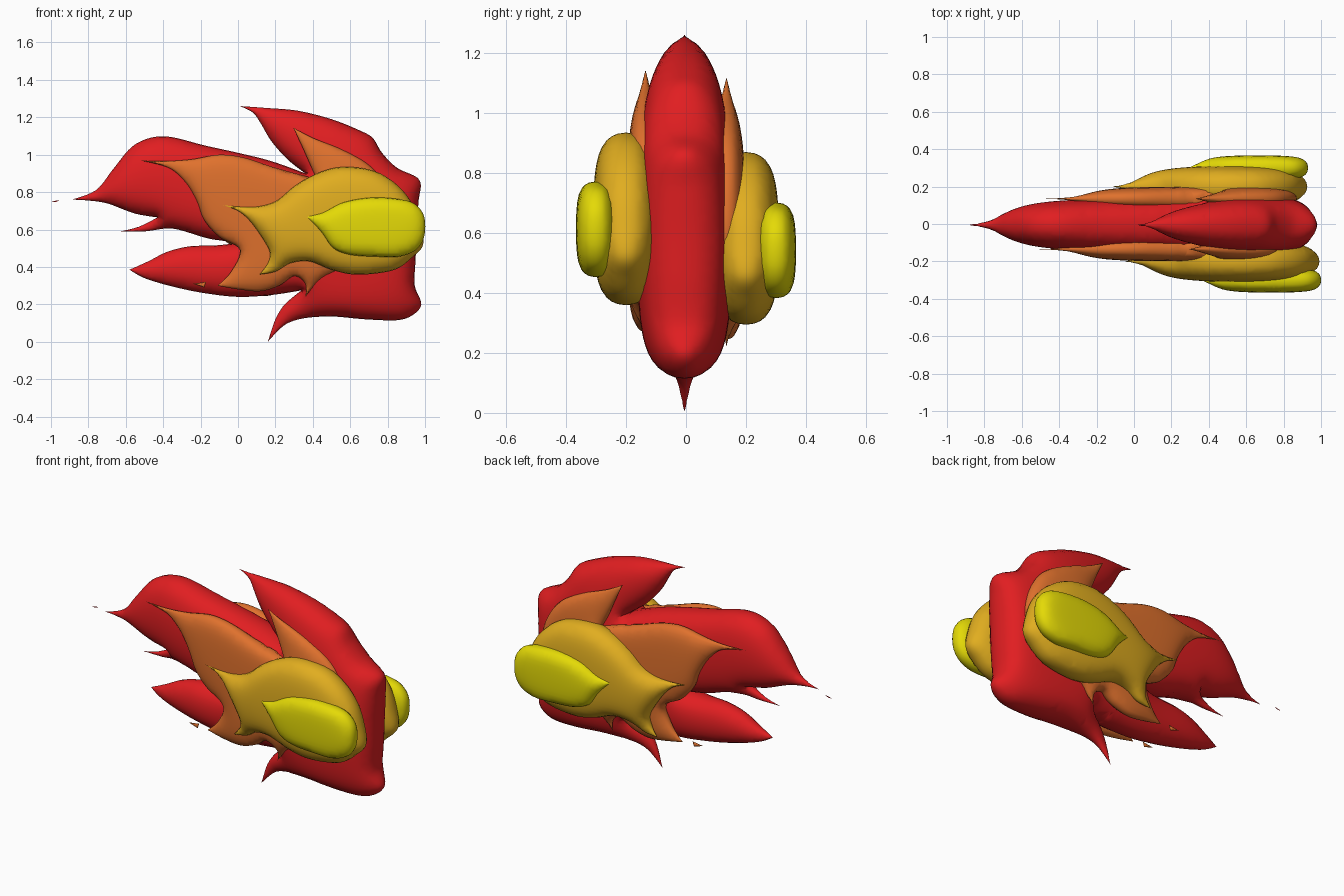
import bpy, bmesh
from mathutils import Vector, kdtree
from mathutils.geometry import delaunay_2d_cdt

if "Cube" in bpy.data.objects:
    bpy.data.objects.remove(bpy.data.objects["Cube"])


def material(name, rgb):
    m = bpy.data.materials.new(name)
    m.diffuse_color = (*rgb, 1)
    m.use_nodes = True
    m.node_tree.nodes["Principled BSDF"].inputs["Base Color"].default_value = m.diffuse_color
    return m


RED = material("flame red", (0.75, 0.013, 0.015))
ORANGE = material("flame orange", (0.74, 0.165, 0.026))
GOLD = material("flame gold", (0.75, 0.42, 0.014))
YELLOW = material("flame yellow", (0.78, 0.7, 0.002))


def smooth_outline(pts, steps=6):
    """Closed spline that keeps sharp flame tips sharp."""
    p = [Vector(q) for q in pts]
    n = len(p)
    tan = []
    for i in range(n):
        a, b = p[i] - p[i - 1], p[(i + 1) % n] - p[i]
        tan.append(Vector((0, 0)) if a.dot(b) < 0 else (a + b) * 0.5)
    out = []
    for i in range(n):
        j = (i + 1) % n
        limit = (p[j] - p[i]).length
        t0, t1 = [t * min(1, limit / max(t.length, 1e-6)) for t in (tan[i], tan[j])]
        for k in range(steps):
            s = k / steps
            out.append(p[i] * (2*s**3 - 3*s*s + 1) + t0 * (s**3 - 2*s*s + s)
                       + p[j] * (3*s*s - 2*s**3) + t1 * (s**3 - s*s))
    return out


def pillow(name, pts, mat, y, thick, gain, dx=0, dz=0, cell=0.025):
    """Inflate an x-z outline into a smooth cushion of half thickness thick."""
    rim = smooth_outline(pts)
    n = len(rim)
    tree = kdtree.KDTree(n)
    for i, q in enumerate(rim):
        tree.insert((q.x, q.y, 0), i)
    tree.balance()
    inner = []
    # rings close to the rim, then a regular grid inside
    for d in (0.004, 0.013):
        for i in range(n):
            t = (rim[(i + 1) % n] - rim[i - 1])
            if t.length < 1e-5:
                continue
            t.normalize()
            for side in (1, -1):
                q = rim[i] + Vector((-t.y, t.x)) * d * side
                if tree.find((q.x, q.y, 0))[2] > d * 0.9:
                    inner.append(q)
    x0, x1 = min(q.x for q in rim), max(q.x for q in rim)
    z0, z1 = min(q.y for q in rim), max(q.y for q in rim)
    for i in range(int((x1 - x0) / cell) + 1):
        for j in range(int((z1 - z0) / cell) + 1):
            q = Vector((x0 + (i + 0.5 * (j % 2)) * cell, z0 + j * cell))
            if tree.find((q.x, q.y, 0))[2] > 0.022:
                inner.append(q)
    edges = [(i, (i + 1) % n) for i in range(n)]
    vs, _, fs, *_ = delaunay_2d_cdt(rim + inner, edges, [], 1, 1e-5)

    bm = bmesh.new()
    bv = [bm.verts.new((q.x, 0, q.y)) for q in vs]
    for f in fs:
        bm.faces.new([bv[k] for k in f])
    bmesh.ops.delete(bm, geom=[v for v in bm.verts if not v.link_faces], context='VERTS')
    bm.verts.index_update()

    # membrane under even pressure, fixed along the rim
    count = len(bm.verts)
    weight = [{} for _ in range(count)]
    area = [0.0] * count
    for f in bm.faces:
        v = f.verts[:]
        a = max(f.calc_area(), 1e-9)
        for k in range(3):
            p, q, r = v[k], v[(k + 1) % 3], v[(k + 2) % 3]
            c = (q.co - p.co).dot(r.co - p.co) / (4 * a)
            weight[q.index][r.index] = weight[q.index].get(r.index, 0) + c
            weight[r.index][q.index] = weight[r.index].get(q.index, 0) + c
            area[p.index] += a / 3
    fixed = {v.index for e in bm.edges if e.is_boundary for v in e.verts}
    free = [(i, list(weight[i].items()), max(sum(weight[i].values()), 1e-6))
            for i in range(count) if i not in fixed]
    u = [0.0] * count
    for _ in range(160):
        for i, nb, total in free:
            new = (area[i] + sum(w * u[j] for j, w in nb)) / total
            u[i] = max(0.0, u[i] + 1.7 * (new - u[i]))
    for v in bm.verts:
        h = (2 * min(u[v.index], 1.0)) ** 0.5 * gain / thick
        e = 2.718281828 ** (-2 * h)
        v.co.y = -thick * (1 - e) / (1 + e)

    # matching rear half
    copy = bmesh.ops.duplicate(bm, geom=bm.verts[:] + bm.edges[:] + bm.faces[:])
    for g in copy["geom"]:
        if isinstance(g, bmesh.types.BMVert):
            g.co.y *= -1
    bmesh.ops.remove_doubles(bm, verts=bm.verts[:], dist=1e-5)
    bmesh.ops.recalc_face_normals(bm, faces=bm.faces[:])
    bmesh.ops.translate(bm, verts=bm.verts[:], vec=(dx, y, dz))
    for f in bm.faces:
        f.smooth = True
    me = bpy.data.meshes.new(name)
    bm.to_mesh(me)
    bm.free()
    me.materials.append(mat)
    ob = bpy.data.objects.new(name, me)
    bpy.context.collection.objects.link(ob)
    return ob


# outlines as (x, z), tips first
red_outline = [
    (-0.89, 0.76), (-0.76, 0.81), (-0.67, 0.92), (-0.57, 1.04), (-0.47, 1.09),
    (-0.36, 1.095), (-0.18, 1.05), (0, 1.01), (0.18, 0.965), (0.36, 0.9),
    (0.27, 0.97), (0.18, 1.07), (0.12, 1.17), (0.08, 1.225), (0.01, 1.26),
    (0.15, 1.25), (0.32, 1.235), (0.5, 1.19), (0.65, 1.13), (0.72, 1.09), (0.77, 1.01),
    (0.85, 0.93), (0.97, 0.865), (0.965, 0.75), (0.955, 0.6), (0.95, 0.45), (0.945, 0.3),
    (0.98, 0.2), (0.93, 0.14), (0.85, 0.115), (0.68, 0.12), (0.5, 0.135), (0.35, 0.125),
    (0.25, 0.09), (0.16, 0), (0.2, 0.12), (0.25, 0.2), (0.34, 0.275),
    (0.18, 0.25), (0, 0.24), (-0.18, 0.26), (-0.35, 0.295), (-0.5, 0.34), (-0.58, 0.385),
    (-0.48, 0.43), (-0.38, 0.48), (-0.26, 0.51), (-0.12, 0.515), (0.02, 0.53),
    (-0.15, 0.55), (-0.35, 0.605), (-0.5, 0.59), (-0.63, 0.59), (-0.53, 0.615),
    (-0.43, 0.665), (-0.55, 0.685), (-0.7, 0.74), (-0.8, 0.755)]
orange_outline = [
    (-0.53, 0.97), (-0.4, 0.965), (-0.25, 0.975), (-0.1, 1.0), (0.03, 0.985),
    (0.2, 0.93), (0.42, 0.87), (0.38, 0.96), (0.34, 1.05), (0.295, 1.145),
    (0.4, 1.09), (0.55, 1.03), (0.68, 0.96), (0.76, 0.88), (0.82, 0.75), (0.83, 0.6),
    (0.75, 0.47), (0.6, 0.4), (0.45, 0.34), (0.36, 0.24), (0.36, 0.31), (0.3, 0.35),
    (0.22, 0.3), (0.12, 0.27), (0, 0.28), (-0.11, 0.3), (-0.04, 0.37), (0.01, 0.49),
    (-0.1, 0.56), (-0.18, 0.65), (-0.22, 0.75), (-0.28, 0.85), (-0.37, 0.93)]
gold_outline = [
    (-0.08, 0.73), (0.08, 0.72), (0.2, 0.75), (0.3, 0.83), (0.4, 0.89), (0.52, 0.93),
    (0.65, 0.93), (0.76, 0.9), (0.86, 0.83), (0.93, 0.74), (0.97, 0.63), (0.99, 0.52),
    (0.93, 0.45), (0.85, 0.39), (0.74, 0.365), (0.61, 0.36), (0.5, 0.385), (0.38, 0.43),
    (0.28, 0.42), (0.2, 0.375), (0.115, 0.36), (0.16, 0.42), (0.17, 0.48),
    (0.12, 0.57), (0.06, 0.65), (0, 0.7)]
yellow_outline = [
    (0.36, 0.67), (0.45, 0.69), (0.56, 0.745), (0.7, 0.77), (0.84, 0.765), (0.94, 0.74),
    (0.995, 0.67), (0.995, 0.56), (0.95, 0.49), (0.86, 0.455), (0.74, 0.455),
    (0.6, 0.465), (0.51, 0.5), (0.45, 0.58), (0.4, 0.635)]

# central flame and its loose spark
pillow("red_flame", red_outline, RED, -0.005, 0.175, 0.8)
pillow("red_spark", [(-1, 0.747), (-0.98, 0.753), (-0.955, 0.757), (-0.975, 0.747)],
       RED, 0.03, 0.004, 1)

# stacked flame layers on both sides; the rear set sits slightly lower
for side, s in (("front", -1), ("back", 1)):
    b = 1 if s > 0 else 0
    pillow(side + "_orange_flame", orange_outline, ORANGE, 0.135 * s, 0.068, 0.48,
           0.035 * b, -0.025 * b)
    pillow(side + "_orange_spark", [(-0.24, 0.31), (-0.17, 0.32), (-0.18, 0.29)],
           ORANGE, 0.13 * s, 0.008, 0.5, 0.035 * b, -0.025 * b)
    pillow(side + "_gold_flame", gold_outline, GOLD, 0.2 * s, 0.125, 0.75,
           -0.065 * b, -0.065 * b)
    pillow(side + "_yellow_core", yellow_outline, YELLOW, 0.3 * s, 0.074, 0.78,
           -0.07 * b, -0.07 * b)
